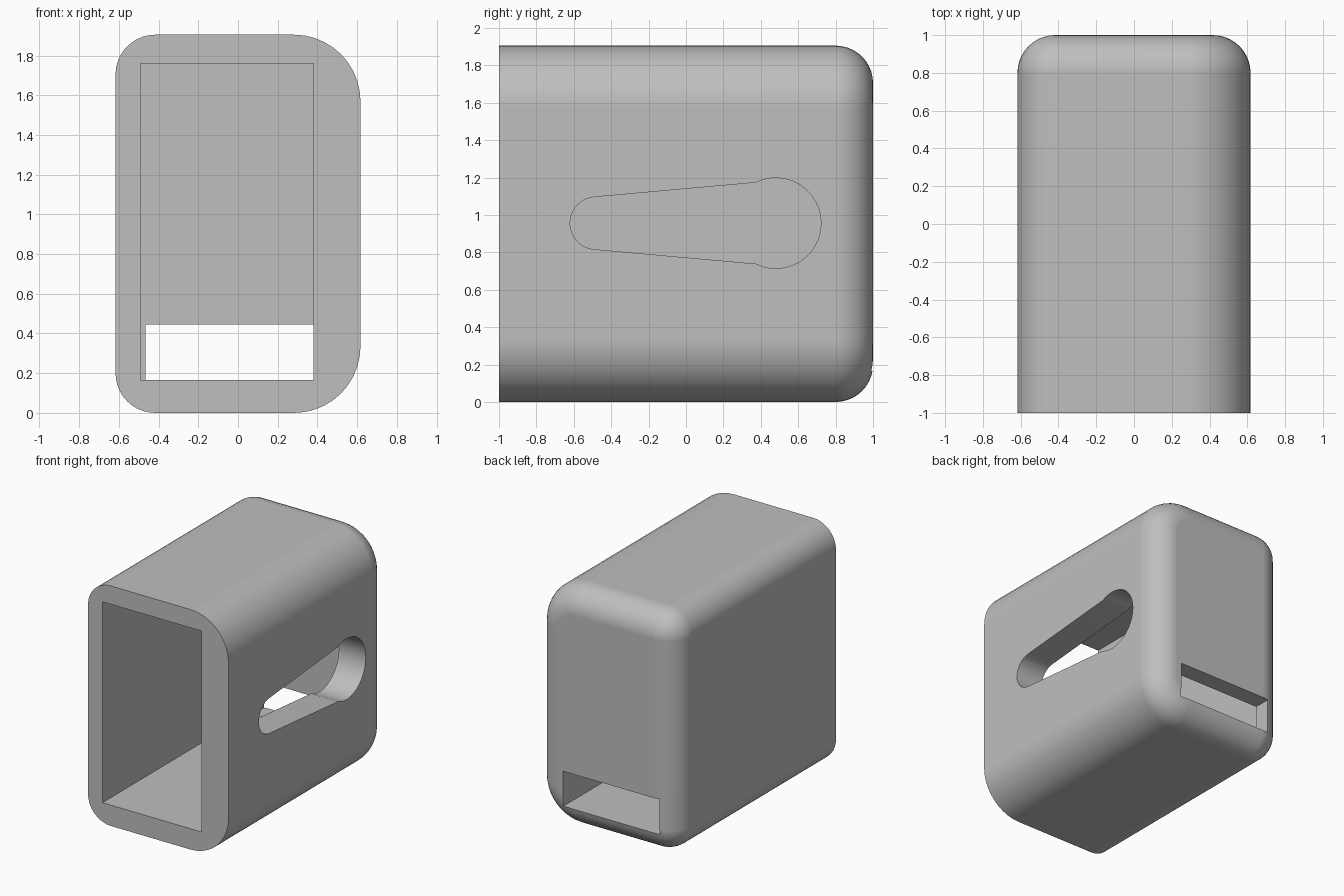
import bpy, bmesh
from math import sin, cos, pi, radians, asin

cube = bpy.data.objects.get("Cube")
if cube:
    bpy.data.objects.remove(cube, do_unlink=True)

WIDTH, HEIGHT = 1.234, 1.905
FILLET = 0.2
CORNER_STEPS, FILLET_STEPS = 10, 10

grey = bpy.data.materials.new("plain grey")
grey.use_nodes = True
colour = (0.52, 0.52, 0.52, 1)
grey.diffuse_color = colour
grey.node_tree.nodes["Principled BSDF"].inputs["Base Color"].default_value = colour


def make_object(name, bm):
    bmesh.ops.recalc_face_normals(bm, faces=bm.faces)
    mesh = bpy.data.meshes.new(name)
    bm.to_mesh(mesh)
    bm.free()
    mesh.materials.append(grey)
    obj = bpy.data.objects.new(name, mesh)
    bpy.context.collection.objects.link(obj)
    return obj


def loft(name, rings):
    """Skin a list of matching point rings and cap both ends."""
    bm = bmesh.new()
    loops = [[bm.verts.new(p) for p in ring] for ring in rings]
    n = len(loops[0])
    for a, b in zip(loops, loops[1:]):
        for i in range(n):
            j = (i + 1) % n
            bm.faces.new((a[i], a[j], b[j], b[i]))
    bm.faces.new(loops[0])
    bm.faces.new(loops[-1])
    bmesh.ops.remove_doubles(bm, verts=bm.verts, dist=0.0005)
    return make_object(name, bm)


def box(name, low, high):
    (x0, y0, z0), (x1, y1, z1) = low, high
    rings = [[(x0, y, z0), (x1, y, z0), (x1, y, z1), (x0, y, z1)] for y in (y0, y1)]
    return loft(name, rings)


def section(y, inset):
    """Rounded rectangle with wider corners on the +x side."""
    points = []
    for sx, sz, radius, start in ((1, 1, 0.335, 0), (-1, 1, 0.2, pi / 2),
                                  (-1, -1, 0.2, pi), (1, -1, 0.335, 3 * pi / 2)):
        cx = sx * (WIDTH / 2 - radius)
        cz = HEIGHT / 2 + sz * (HEIGHT / 2 - radius)
        for k in range(CORNER_STEPS + 1):
            a = start + k / CORNER_STEPS * pi / 2
            r = radius - inset
            points.append((cx + r * cos(a), y, cz + r * sin(a)))
    return points


# Outer shell with a rounded back rim
rings = [section(-1, 0)]
for k in range(FILLET_STEPS + 1):
    a = k / FILLET_STEPS * pi / 2
    rings.append(section(1 - FILLET + FILLET * sin(a), FILLET * (1 - cos(a))))
housing = loft("housing", rings)

# Main cavity open to the front, and the low window in the back wall
cavity = box("cavity_cutter", (-0.49, -1.2, 0.165), (0.38, 0.86, 1.76))
window = box("window_cutter", (-0.465, 0.7, 0.1655), (0.3795, 1.2, 0.445))

# Tapered keyhole slot through the thick +x wall
MID, SMALL, BIG, REACH = 0.956, 0.14, 0.242, 0.48
neck = pi - asin(0.217 / BIG)
outline = []
for k in range(25):
    a = -neck + 2 * neck * k / 24
    outline.append((REACH + BIG * cos(a), MID + BIG * sin(a)))
for k in range(17):
    a = radians(95) + radians(170) * k / 16
    outline.append((-REACH + SMALL * cos(a), MID + SMALL * sin(a)))
slot = loft("slot_cutter", [[(x, y, z) for y, z in outline] for x in (0.2, 0.8)])

# Cut the openings
bpy.ops.object.select_all(action="DESELECT")
housing.select_set(True)
bpy.context.view_layer.objects.active = housing
for cutter in (cavity, window, slot):
    cutter.hide_render = True
    cut = housing.modifiers.new(cutter.name, "BOOLEAN")
    cut.operation = "DIFFERENCE"
    cut.solver = "EXACT"
    cut.object = cutter
    bpy.ops.object.modifier_apply(modifier=cut.name)
    bpy.data.objects.remove(cutter, do_unlink=True)

# Smooth fillets, crisp openings, flat sides
bpy.ops.object.shade_smooth_by_angle(angle=radians(30))
normals = housing.modifiers.new("flat_sides", "WEIGHTED_NORMAL")
normals.keep_sharp = True
